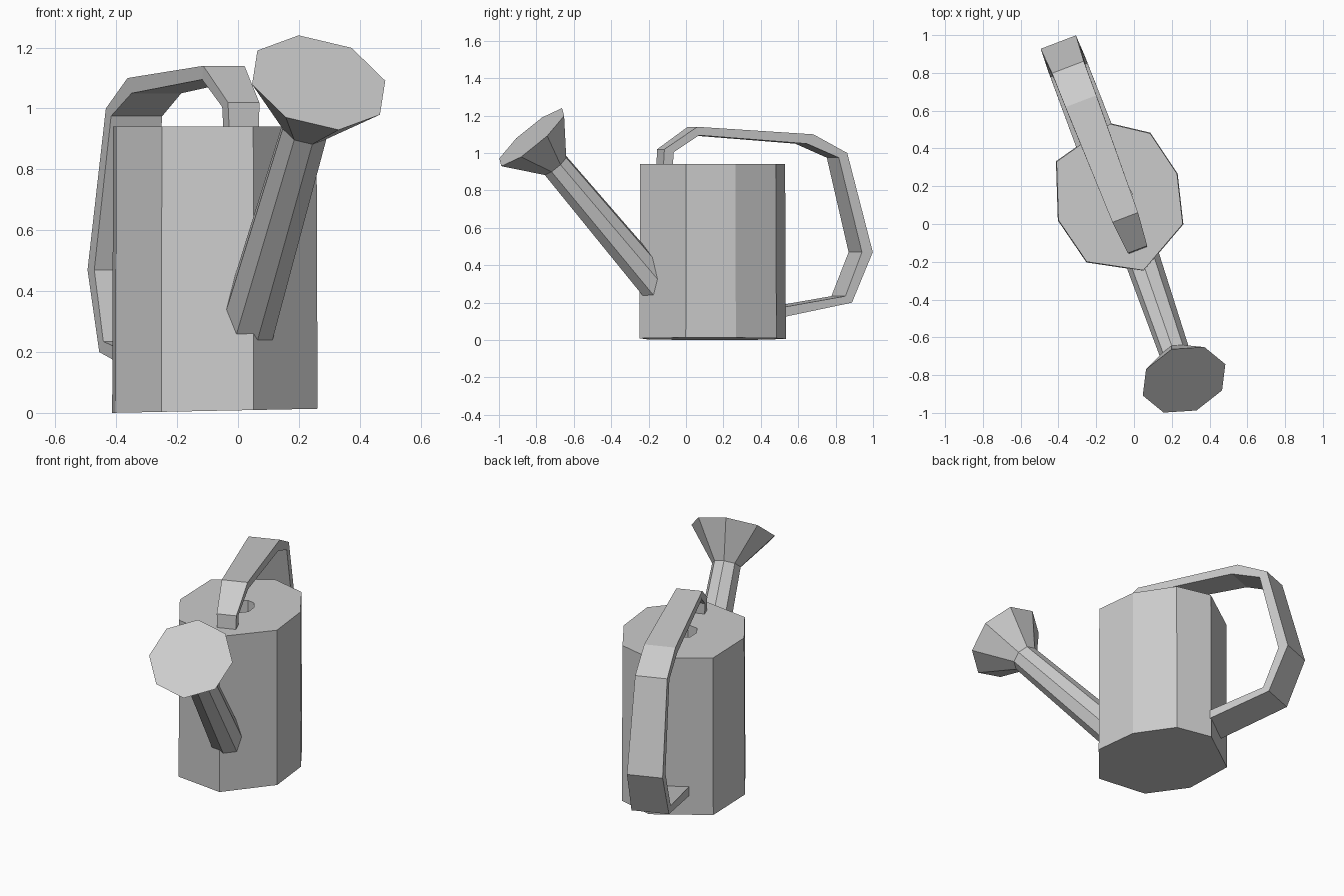
import bpy
import bmesh
import math
from mathutils import Vector

if "Cube" in bpy.data.objects:
    bpy.data.objects.remove(bpy.data.objects["Cube"], do_unlink=True)

GREY = (0.6, 0.6, 0.6, 1)
metal = bpy.data.materials.new("grey_metal")
metal.use_nodes = True
metal.diffuse_color = GREY
metal.node_tree.nodes["Principled BSDF"].inputs["Base Color"].default_value = GREY


def loft(name, rings):
    """Skin a list of equal-sized rings and close both ends."""
    bm = bmesh.new()
    rows = [[bm.verts.new(p) for p in ring] for ring in rings]
    for low, high in zip(rows, rows[1:]):
        for i in range(len(low)):
            j = (i + 1) % len(low)
            bm.faces.new((low[i], low[j], high[j], high[i]))
    bm.faces.new(rows[0][::-1])
    bm.faces.new(rows[-1])
    bmesh.ops.recalc_face_normals(bm, faces=bm.faces)
    mesh = bpy.data.meshes.new(name)
    bm.to_mesh(mesh)
    bm.free()
    mesh.materials.append(metal)
    obj = bpy.data.objects.new(name, mesh)
    bpy.context.collection.objects.link(obj)
    return obj


# Eight-sided tank with a slightly tilted base and a small filling hole on top
outline = [(-0.41, 0.33), (-0.4, 0.02), (-0.25, -0.2), (0.05, -0.245),
           (0.258, 0), (0.228, 0.265), (0.085, 0.48), (-0.127, 0.53)]
middle = Vector((-0.08, 0.14))


def tank_ring(scale, z):
    flat = [middle + (Vector(p) - middle) * scale for p in outline]
    return [Vector((p.x, p.y, z)) for p in flat]


base = tank_ring(1.01, 0)
for p in base:
    p.z = 0.02 * (p.x + 0.42)
loft("tank", [base, tank_ring(1, 0.94), tank_ring(0.22, 0.94), tank_ring(0.22, 0.6)])

# Spout and flared rose share one axis, skinned as octagons
face_centre = Vector((0.265, -0.825, 1.085))
axis = Vector((0.217, -0.628, 0.748)).normalized()
side = Vector((-0.065, 0.16, 0.155))
side = (side - axis * side.dot(axis)).normalized()
other = axis.cross(side)


def spout_ring(along, radius):
    angles = [math.tau * i / 8 for i in range(8)]
    return [face_centre + axis * along
            + (side * math.cos(a) + other * math.sin(a)) * radius for a in angles]


loft("spout", [spout_ring(-1.1, 0.095), spout_ring(-0.2, 0.08)])
loft("rose", [spout_ring(-0.2, 0.08), spout_ring(0, 0.234)])

# Flat strap handle: outer y, outer z, inner y, inner z, width at each bend
bends = [(-0.14, 0.92, -0.09, 0.92, 0.105),
         (-0.135, 1.02, -0.085, 1.005, 0.11),
         (0.035, 1.14, 0.045, 1.095, 0.145),
         (0.65, 1.1, 0.615, 1.05, 0.175),
         (0.83, 1.0, 0.785, 0.975, 0.18),
         (0.963, 0.47, 0.905, 0.47, 0.2),
         (0.85, 0.2, 0.815, 0.235, 0.21),
         (0.42, 0.11, 0.42, 0.165, 0.22)]
across = Vector((0.934, 0.357, 0))


def strap_ring(outer_y, outer_z, inner_y, inner_z, width):
    half = across * width / 2
    outer = Vector((-0.033 - 0.382 * outer_y, outer_y, outer_z))
    inner = Vector((-0.033 - 0.382 * inner_y, inner_y, inner_z))
    return [outer - half, outer + half, inner + half, inner - half]


loft("handle", [strap_ring(*bend) for bend in bends])
